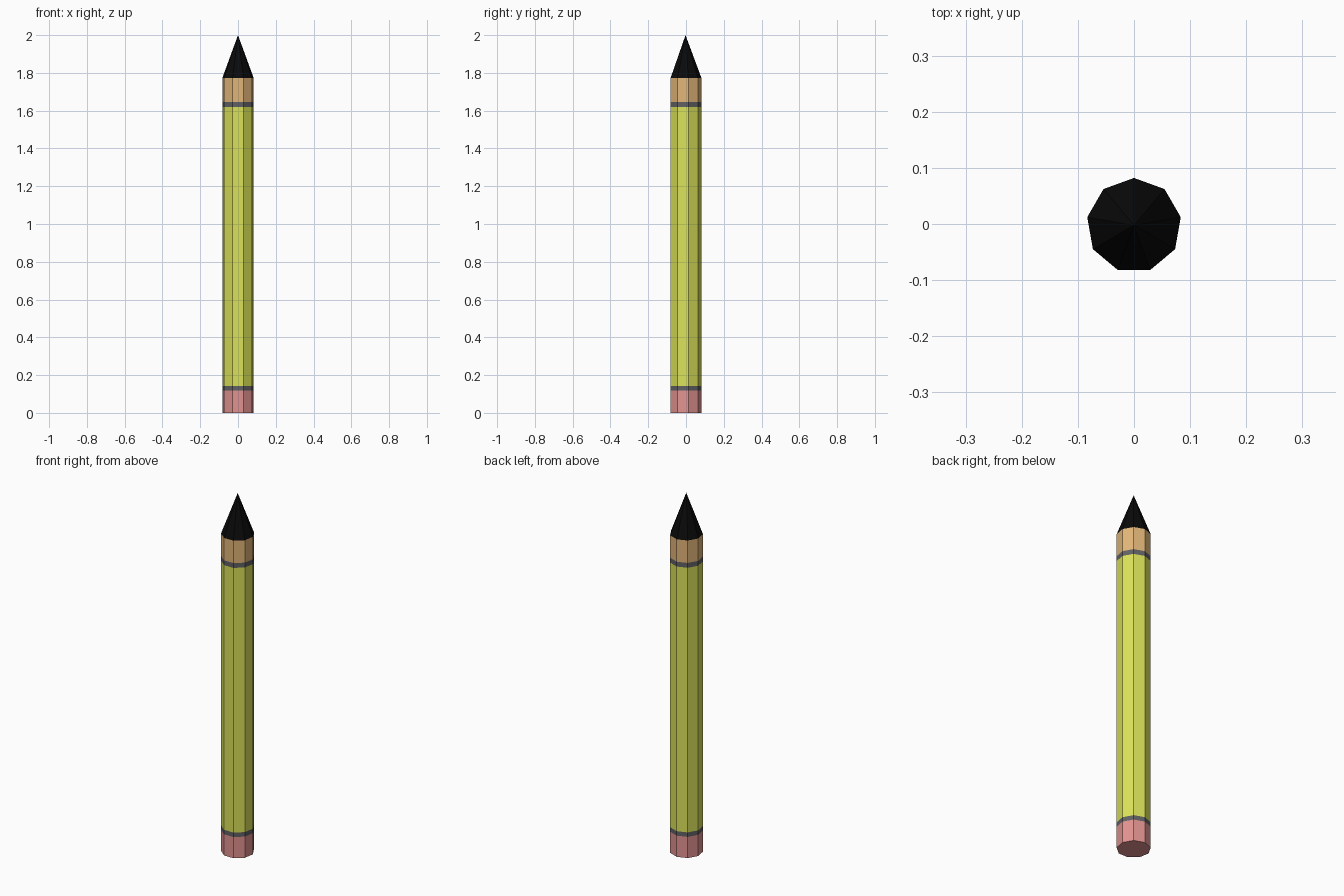
import bpy, bmesh
from math import sin, cos, tau

if "Cube" in bpy.data.objects:
    bpy.data.objects.remove(bpy.data.objects["Cube"])

SIDES, R, CY = 9, 0.0846, -0.0025


def ring(bm, z):
    # nine-sided ring with one corner towards the back
    return [bm.verts.new((R * sin(tau * i / SIDES), CY + R * cos(tau * i / SIDES), z))
            for i in range(SIDES)]


def section(name, z0, z1, color, cap=False, point=False):
    bm = bmesh.new()
    low = ring(bm, z0)
    high = [bm.verts.new((0, CY, z1))] * SIDES if point else ring(bm, z1)
    for i in range(SIDES):
        j = (i + 1) % SIDES
        if point:
            bm.faces.new((low[j], low[i], high[0]))
        else:
            bm.faces.new((low[j], low[i], high[i], high[j]))
    if cap:
        bm.faces.new(low)
    mesh = bpy.data.meshes.new(name)
    bm.to_mesh(mesh)
    bm.free()
    mat = bpy.data.materials.get(color[0]) or bpy.data.materials.new(color[0])
    mat.diffuse_color = (*color[1], 1)
    mat.use_nodes = True
    mat.node_tree.nodes["Principled BSDF"].inputs["Base Color"].default_value = mat.diffuse_color
    mesh.materials.append(mat)
    bpy.context.collection.objects.link(bpy.data.objects.new(name, mesh))


PINK = ("pink", (0.75, 0.29, 0.28))
GREY = ("dark_grey", (0.12, 0.12, 0.13))
YELLOW = ("yellow", (0.70, 0.75, 0.10))
WOOD = ("wood", (0.75, 0.46, 0.19))
BLACK = ("black", (0.003, 0.003, 0.003))

# sections from bottom to top
section("eraser", 0, 0.118, PINK, cap=True)
section("lower_band", 0.118, 0.143, GREY)
section("painted_body", 0.143, 1.62, YELLOW)
section("upper_band", 1.62, 1.647, GREY)
section("bare_wood", 1.647, 1.772, WOOD)
section("lead_tip", 1.772, 2.0, BLACK, point=True)
